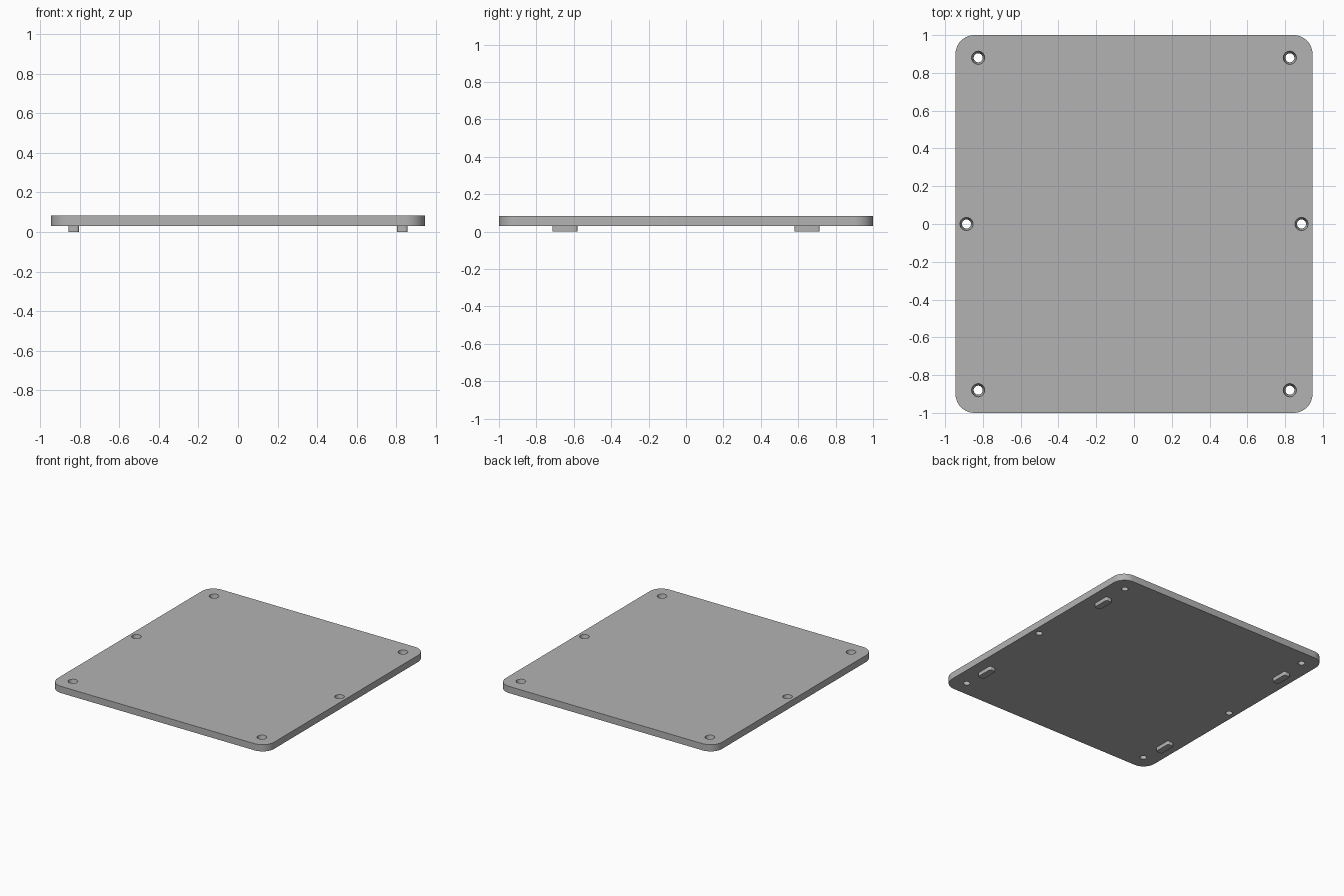
import bpy
import bmesh
from math import cos, sin, pi

if "Cube" in bpy.data.objects:
    bpy.data.objects.remove(bpy.data.objects["Cube"], do_unlink=True)

GREY = (0.45, 0.45, 0.45, 1)
grey = bpy.data.materials.new("plain grey")
grey.use_nodes = True
grey.diffuse_color = GREY
grey.node_tree.nodes["Principled BSDF"].inputs["Base Color"].default_value = GREY


def add_object(name, bm):
    bmesh.ops.recalc_face_normals(bm, faces=bm.faces)
    mesh = bpy.data.meshes.new(name)
    bm.to_mesh(mesh)
    bm.free()
    mesh.materials.append(grey)
    ob = bpy.data.objects.new(name, mesh)
    bpy.context.collection.objects.link(ob)
    return ob


def rounded_slab(name, cx, cy, hx, hy, radius, z0, z1, steps=12):
    """Rectangle with rounded corners, extruded from z0 to z1."""
    bm = bmesh.new()
    ring = []
    for k, (sx, sy) in enumerate([(1, 1), (-1, 1), (-1, -1), (1, -1)]):
        for i in range(steps + 1):
            a = (k + i / steps) * pi / 2
            ring.append(bm.verts.new((cx + sx * (hx - radius) + radius * cos(a),
                                      cy + sy * (hy - radius) + radius * sin(a), z0)))
    base = bm.faces.new(ring)
    top = bmesh.ops.extrude_face_region(bm, geom=[base])
    verts = [v for v in top["geom"] if isinstance(v, bmesh.types.BMVert)]
    bmesh.ops.translate(bm, verts=verts, vec=(0, 0, z1 - z0))
    return add_object(name, bm)


def smooth(ob):
    bpy.ops.object.select_all(action="DESELECT")
    ob.select_set(True)
    bpy.context.view_layer.objects.active = ob
    bpy.ops.object.shade_smooth_by_angle(angle=pi / 6)


# Main plate
Z0, Z1 = 0.03, 0.083
plate = rounded_slab("plate", 0, 0, 0.945, 1.0, 0.1, Z0, Z1)

# Tapered screw holes: four corners and two side middles
holes = [(sx * 0.825, sy * 0.88) for sx in (-1, 1) for sy in (-1, 1)]
holes += [(-0.887, 0), (0.887, 0)]
bm = bmesh.new()
R_LOW, R_TOP, EXTRA = 0.024, 0.035, 0.01
slope = (R_TOP - R_LOW) / (Z1 - Z0)
for x, y in holes:
    cone = bmesh.ops.create_cone(bm, cap_ends=True, segments=32,
                                 radius1=R_LOW - slope * EXTRA,
                                 radius2=R_TOP + slope * EXTRA,
                                 depth=Z1 - Z0 + 2 * EXTRA)
    bmesh.ops.translate(bm, verts=cone["verts"], vec=(x, y, (Z0 + Z1) / 2))
cutter = add_object("hole_cutter", bm)
cutter.hide_render = True
cut = plate.modifiers.new("screw_holes", "BOOLEAN")
cut.operation = "DIFFERENCE"
cut.solver = "EXACT"
cut.object = cutter
bpy.context.view_layer.objects.active = plate
bpy.ops.object.modifier_apply(modifier=cut.name)
bpy.data.objects.remove(cutter, do_unlink=True)
smooth(plate)

# Locating tabs underneath
for side, sx in (("right", -1), ("left", 1)):
    for end, sy in (("front", -1), ("back", 1)):
        tab = rounded_slab(f"{end}_{side}_tab", sx * 0.831, sy * 0.648,
                           0.026, 0.067, 0.012, 0, Z0, steps=6)
        smooth(tab)
